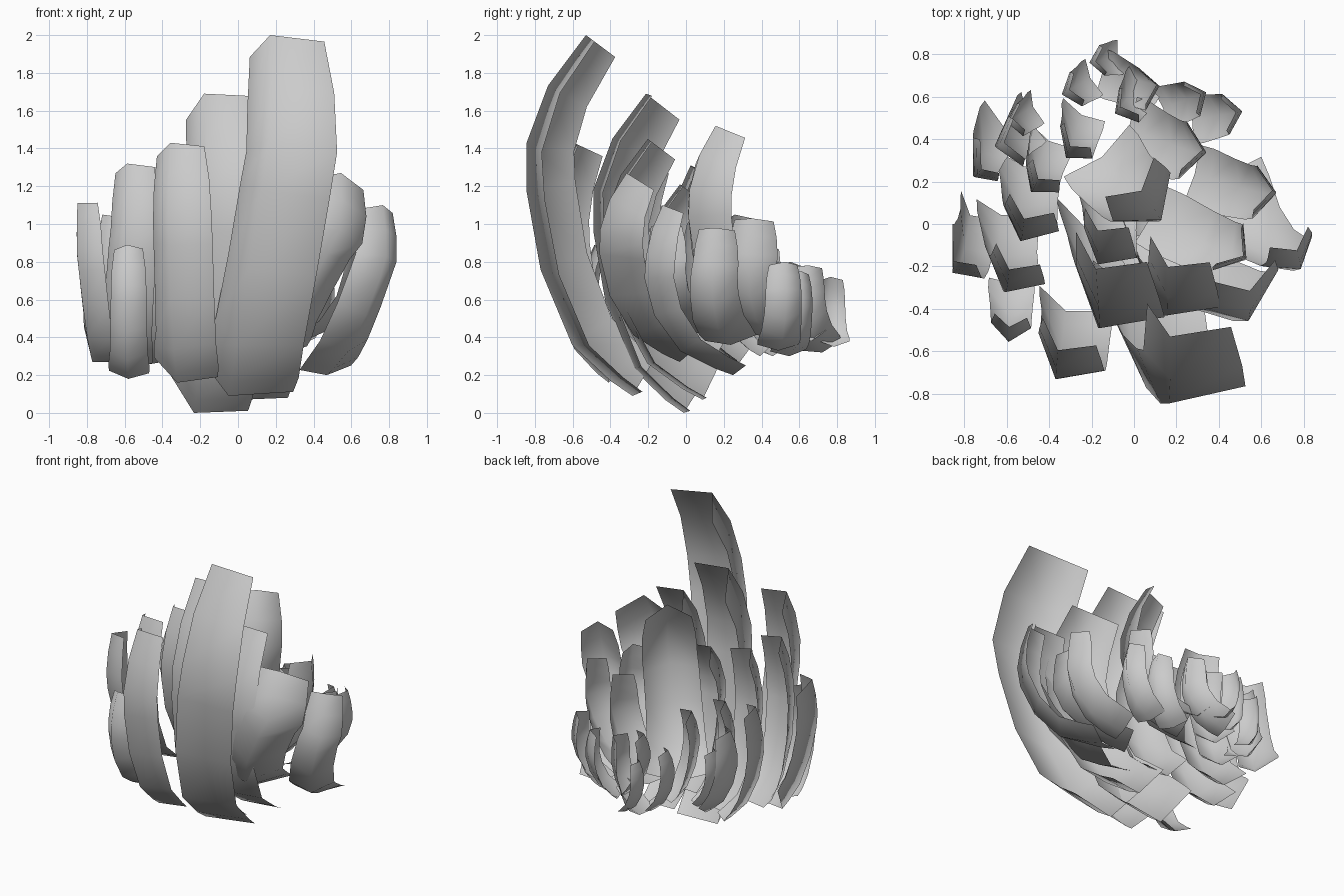
import bpy, bmesh, math
from mathutils import Vector

grey = bpy.data.materials.new("plain_grey")
grey.diffuse_color = (0.6, 0.6, 0.6, 1)

# side profile of a blade: (height fraction, outward offset / height, width factor)
PROFILE = [(0, -.30, .95), (.04, -.24, 1), (.14, -.13, 1), (.35, -.04, 1.02),
           (.57, 0, 1.03), (.70, 0, 1.02), (.86, -.06, .95), (1, -.165, .80)]


def direction(degrees):
    a = math.radians(degrees)
    return Vector((math.cos(a), math.sin(a), 0))


def blade(name, x, y, z0, z1, heading, fold, reach=1.0, w=0.18, sway=0.0, lean=1.0, left=1.0):
    """Folded blade: heading = bulge direction, fold = direction the ridge points,
    reach / lean scale the bend of the foot / tip, sway shifts the foot sideways."""
    h = z1 - z0
    out, side = direction(heading), direction(heading + 90)
    path = []
    for t, o, _ in PROFILE:
        k = reach if t < .6 else lean
        p = Vector((x, y, z0 + t * h)) + out * (o * h * k)
        path.append(p + side * sway * max(0, 1 - t / .72))
    bm = bmesh.new()
    rows = []
    for i, p in enumerate(path):
        tan = (path[min(i + 1, len(path) - 1)] - path[max(i - 1, 0)]).normalized()
        row = []
        for s in (-1, 0, 1):
            wing = Vector()
            if s:
                # wings fold back from the ridge, square to its path
                wing = direction(fold + 180 + s * 50)
                wing -= tan * wing.dot(tan)
                # s = -1 is the left wing seen from outside
                size = left if s < 0 else 1
                wing = wing.normalized() * (w * h * PROFILE[i][2] * size)
            row.append(bm.verts.new(p + wing))
        rows.append(row)
    for r0, r1 in zip(rows, rows[1:]):
        for j in (0, 1):
            bm.faces.new((r0[j + 1], r0[j], r1[j], r1[j + 1])).smooth = True
    me = bpy.data.meshes.new(name)
    bm.to_mesh(me)
    bm.free()
    me.materials.append(grey)
    bpy.context.collection.objects.link(bpy.data.objects.new(name, me))


# ridge x, y at its widest, bottom, top, heading, fold, reach, width, sway, lean, left
FRONT = [
    (.17, -.845, .09, 2.0, -90, -116, .98, .145, -.22, 1, 1.32),
    (-.16, -.49, 0, 1.69, -86, -120, .95, .18, -.04),
    (-.37, -.73, .16, 1.43, -95, -120, .85, .18, .02, .65),
    (.16, -.43, .07, 1.45, -90, -120, 1.25, .18, -.13),
    (-.17, -.19, .25, 1.21, -90, -120, 1.1, .19),
    (.55, -.455, .27, 1.27, -88, -70, 1.45, .26, -.38, .85),
]
LEFT = [
    (-.60, -.32, .24, 1.32, -97, -118, 1.1, .17, -.07, .6),
    (-.53, -.08, .25, 1.31, -97, -115, 1.1, .17, -.03, .6),
    (-.855, -.23, .27, 1.11, -95, -140, 1.1, .27, .06, .4, .6),
    (-.59, -.555, .18, .89, -92, -98, 1.3, .17, .0, .6),
    (-.75, .22, .3, 1.05, -130, -140, 1.2, .24, -.05, .4, .6),
    (-.65, .36, .35, .90, -150, -165, 1.2, .28, -.05, .5),
    (-.60, .48, .40, .80, -150, -170, 1.2, .25, 0, .5),
    (-.48, .15, .3, 1.0, -115, -130, 1.2, .18, -.03, .6),
    (-.32, .31, .35, .95, -110, -130, 1.2, .25, 0, .6, .8),
]
RIGHT = [
    (.79, -.21, .2, 1.10, -75, -60, 1.95, .18, -.19, .6),
    (.13, .02, .4, 1.52, -55, -50, 1.2, .20, -.06, .9),
    (.53, -.16, .42, 1.0, -30, -35, 2.8, .28, -.05, .2),
    (.67, .15, .36, .98, -20, -5, 2.1, .25, -.05, .2),
    (.34, .34, .4, 1.03, -25, -8, 2.0, .27, -.05, .2),
]
BACK = [
    (-.34, .61, .35, .78, -150, -160, 1.2, .25, 0, .6),
    (-.21, .76, .35, .72, -170, -170, 1.2, .25, 0, .5),
    (-.09, .52, .38, .80, -130, -150, 1.5, .28, 0, .6),
    (.12, .65, .32, .78, -15, 10, 2.0, .28, 0, .2),
    (.34, .62, .30, .75, 20, 25, 1.6, .25, 0, .4),
    (.51, .53, .33, .80, 10, 10, 1.7, .26, 0, .4),
]

for group, rows in (("front", FRONT), ("left", LEFT), ("right", RIGHT), ("back", BACK)):
    for n, row in enumerate(rows, 1):
        blade(f"{group}_blade_{n}", *row)
